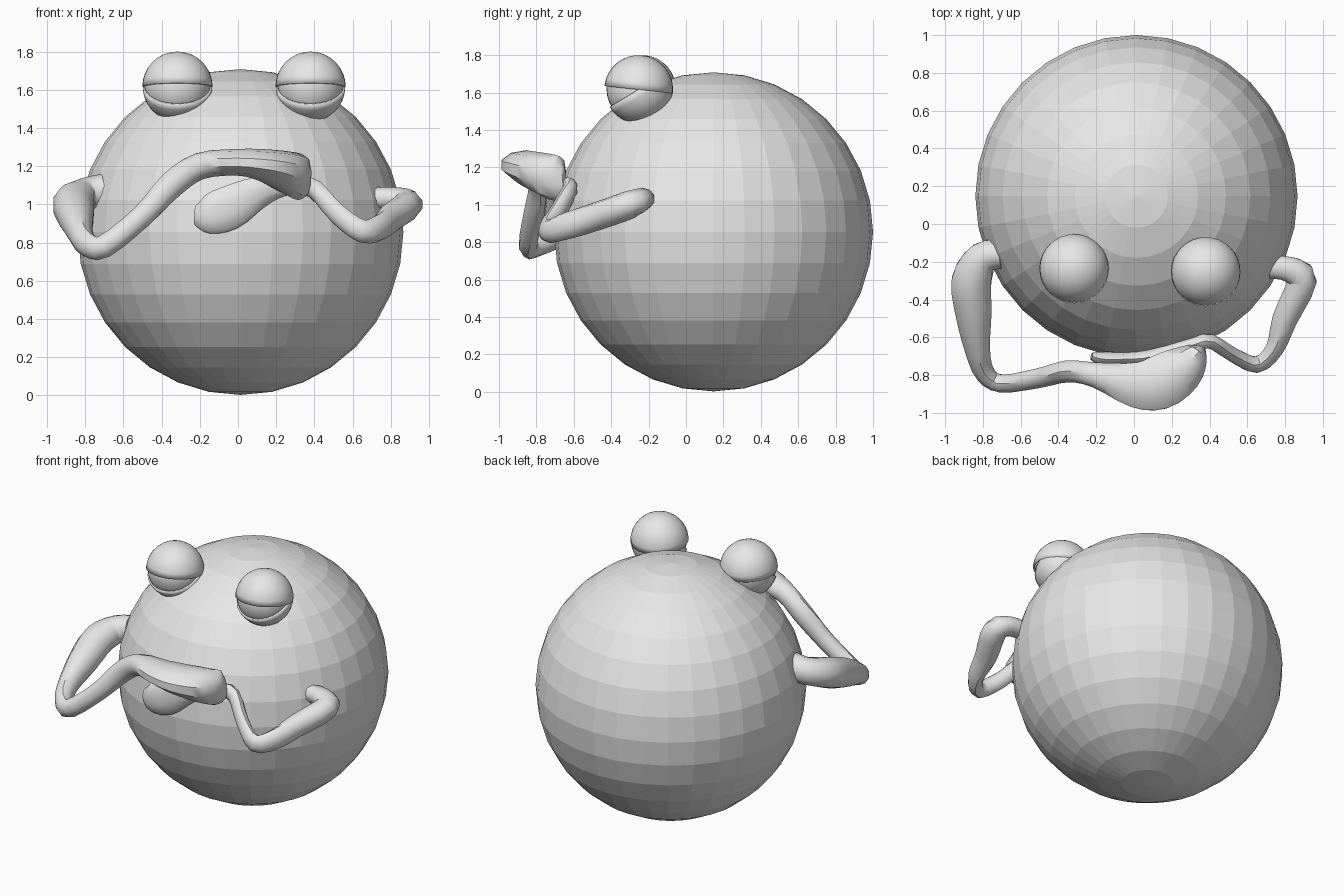
import bpy, bmesh, math
from mathutils import Vector, Matrix

if "Cube" in bpy.data.objects:
    bpy.data.objects.remove(bpy.data.objects["Cube"])

grey = bpy.data.materials.new("plain grey")
grey.diffuse_color = (0.8, 0.8, 0.8, 1)
grey.use_nodes = True
grey.node_tree.nodes["Principled BSDF"].inputs["Base Color"].default_value = grey.diffuse_color


def finish(bm, name, smooth):
    bmesh.ops.recalc_face_normals(bm, faces=bm.faces)
    for f in bm.faces:
        f.smooth = smooth
    me = bpy.data.meshes.new(name)
    bm.to_mesh(me)
    bm.free()
    me.materials.append(grey)
    ob = bpy.data.objects.new(name, me)
    bpy.context.collection.objects.link(ob)
    return ob


def ball(name, centre, r, seg, rings, smooth):
    bm = bmesh.new()
    bmesh.ops.create_uvsphere(bm, u_segments=seg, v_segments=rings, radius=r)
    ob = finish(bm, name, smooth)
    ob.location = centre
    return ob


def eyelid(name, centre, r, tilt, lower):
    """Half shell: upper or lower half of a sphere, tilted about x."""
    bm = bmesh.new()
    bmesh.ops.create_uvsphere(bm, u_segments=32, v_segments=16, radius=r)
    sign = -1 if lower else 1
    cut = [v for v in bm.verts if v.co.z * sign < -0.001]
    bmesh.ops.delete(bm, geom=cut, context='VERTS')
    ob = finish(bm, name, True)
    ob.location = centre
    ob.rotation_euler.x = math.radians(tilt)
    rim = ob.modifiers.new("rim", 'SOLIDIFY')
    rim.thickness = 0.01
    rim.offset = -1


def spline(rows, steps):
    """Smooth curve through rows of x, y, z, height radius, width radius."""
    P = [rows[0]] + rows + [rows[-1]]
    out = []
    for i in range(1, len(P) - 2):
        a, b, c, d = P[i - 1:i + 3]
        for k in range(steps):
            t = k / steps
            out.append([0.5 * (2*q + (r - p)*t + (2*p - 5*q + 4*r - s)*t*t
                               + (3*q - p - 3*r + s)*t**3)
                        for p, q, r, s in zip(a, b, c, d)])
    return out + [list(rows[-1])]


def limb(name, rows, sides=10):
    """Loft an elliptical section along a path, with a rounded tip."""
    pts = spline(rows, 3)
    co = [Vector(p[:3]) for p in pts]
    bm = bmesh.new()
    rings = []
    for i, p in enumerate(pts):
        t = (co[min(i + 1, len(co) - 1)] - co[max(i - 1, 0)]).normalized()
        side = t.cross(Vector((0, 0, 1))).normalized()
        up = side.cross(t)
        ring = []
        for k in range(sides):
            a = 2 * math.pi * k / sides
            ring.append(bm.verts.new(co[i] + up * p[3] * math.cos(a) + side * p[4] * math.sin(a)))
        rings.append(ring)
    for r0, r1 in zip(rings, rings[1:]):
        for k in range(sides):
            j = (k + 1) % sides
            bm.faces.new((r0[k], r0[j], r1[j], r1[k]))
    bm.faces.new(rings[0])
    bm.faces.new(rings[-1])
    ob = finish(bm, name, True)
    bpy.ops.object.select_all(action='DESELECT')
    bpy.context.view_layer.objects.active = ob
    ob.select_set(True)
    bpy.ops.object.shade_smooth_by_angle(angle=math.radians(40))


# Round faceted body
ball("body", (0.013, 0.147, 0.855), 0.853, 32, 16, False)

# Eyes with an upper and a lower lid
for tag, c in (("right", (-0.317, -0.237, 1.616)), ("left", (0.38, -0.253, 1.616))):
    ball(tag + "_eyeball", c, 0.172, 32, 16, True)
    eyelid(tag + "_upper_lid", c, 0.184, -6, False)
    eyelid(tag + "_lower_lid", c, 0.182, 31, True)

# Right arm, with the forearm and hand folded across the front
limb("right_arm", [
    (-0.70, -0.16, 1.07, .09, .08), (-0.80, -0.18, 1.05, .09, .09),
    (-0.86, -0.30, 1.01, .10, .11), (-0.85, -0.47, 0.94, .10, .10),
    (-0.83, -0.66, 0.86, .08, .07), (-0.79, -0.79, 0.79, .065, .055),
    (-0.70, -0.845, 0.78, .06, .05), (-0.50, -0.815, 0.94, .06, .055),
    (-0.35, -0.78, 1.10, .07, .06), (-0.20, -0.80, 1.20, .07, .07),
    (0.00, -0.85, 1.22, .07, .125), (0.13, -0.84, 1.205, .085, .15),
    (0.25, -0.77, 1.17, .11, .13), (0.33, -0.69, 1.14, .12, .07),
    (0.36, -0.65, 1.14, .07, .02)])

# Left arm, with the hand tucked flat against the body
limb("left_arm", [
    (0.72, -0.23, 1.03, .06, .06), (0.82, -0.24, 1.03, .06, .07),
    (0.89, -0.30, 1.00, .075, .08), (0.80, -0.50, 0.93, .075, .07),
    (0.745, -0.66, 0.88, .07, .05), (0.65, -0.745, 0.86, .06, .045),
    (0.52, -0.69, 0.95, .055, .04), (0.40, -0.62, 1.08, .05, .04),
    (0.30, -0.645, 1.10, .05, .04), (0.20, -0.67, 1.09, .06, .04),
    (0.08, -0.705, 1.05, .09, .04), (-0.05, -0.715, 0.98, .115, .04),
    (-0.16, -0.715, 0.945, .10, .04), (-0.225, -0.70, 0.945, .05, .02)])
